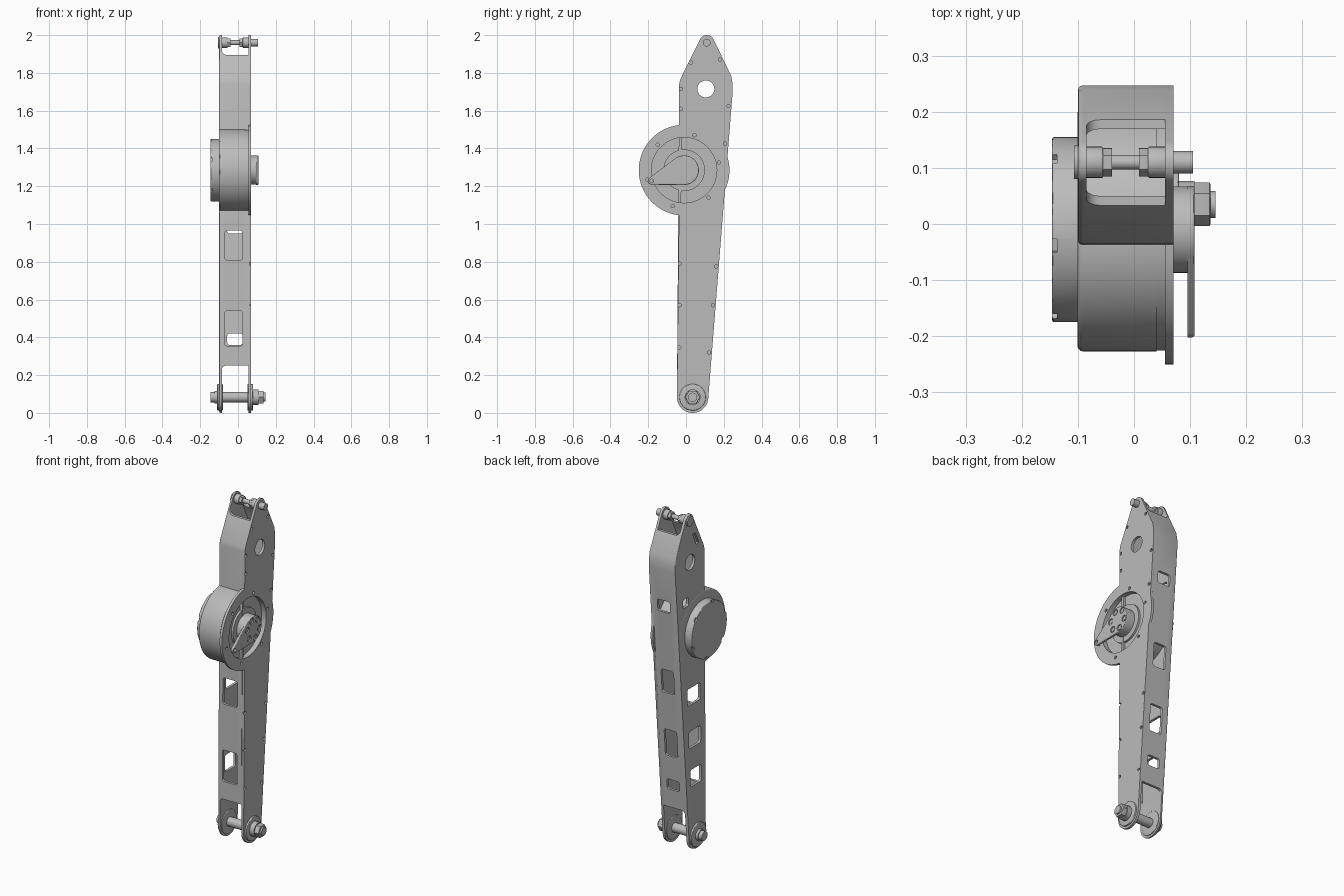
import bpy, bmesh
from math import cos, sin, pi, radians

if "Cube" in bpy.data.objects:
    bpy.data.objects.remove(bpy.data.objects["Cube"], do_unlink=True)

metal = bpy.data.materials.new("machined grey")
metal.use_nodes = True
GREY = (0.5, 0.5, 0.5, 1)
metal.diffuse_color = GREY
metal.node_tree.nodes["Principled BSDF"].inputs["Base Color"].default_value = GREY

HUB = (-0.01, 1.285)        # motor axis (y, z)
TOP = (0.11, 1.96)          # upper pin axis
LOW = (0.035, 0.083)        # lower pin axis
parts = []


def arc(c, r, a0, a1, n=16):
    return [(c[0] + r * cos(radians(a0 + (a1 - a0) * i / n)),
             c[1] + r * sin(radians(a0 + (a1 - a0) * i / n))) for i in range(n + 1)]


def circle(c, r, n=32):
    return arc(c, r, 0, 360, n)[:-1]


def rounded(u0, u1, v0, v1, r=0.012):
    return (arc((u1 - r, v1 - r), r, 0, 90, 5) + arc((u0 + r, v1 - r), r, 90, 180, 5)
            + arc((u0 + r, v0 + r), r, 180, 270, 5) + arc((u1 - r, v0 + r), r, 270, 360, 5))


def add_prism(bm, pts, a, b, axis="x"):
    """Extrude a profile between a and b along x (profile y,z) or y (profile x,z)."""
    place = (lambda p, t: (t, p[0], p[1])) if axis == "x" else (lambda p, t: (p[0], t, p[1]))
    lo = [bm.verts.new(place(p, a)) for p in pts]
    hi = [bm.verts.new(place(p, b)) for p in pts]
    ends = [bm.faces.new(lo), bm.faces.new(hi)]
    sides = [bm.faces.new((lo[i - 1], lo[i], hi[i], hi[i - 1])) for i in range(len(pts))]
    bmesh.ops.recalc_face_normals(bm, faces=ends + sides)
    return ends


def finish(name, bm, keep=True):
    mesh = bpy.data.meshes.new(name)
    bm.to_mesh(mesh)
    bm.free()
    ob = bpy.data.objects.new(name, mesh)
    bpy.context.collection.objects.link(ob)
    mesh.materials.append(metal)
    if keep:
        parts.append(ob)
    return ob


def prism(name, pts, a, b, bevel=0, end=None):
    bm = bmesh.new()
    ends = add_prism(bm, pts, a, b)
    if bevel:
        picked = ends if end is None else [ends[end]]
        bmesh.ops.bevel(bm, geom=list({e for f in picked for e in f.edges}), offset=bevel,
                        segments=3, profile=0.5, affect="EDGES")
    return finish(name, bm)


def cut(ob, prisms):
    """Subtract a list of (profile, from, to, axis) prisms."""
    bm = bmesh.new()
    for p in prisms:
        add_prism(bm, *p)
    cutter = finish("cutter", bm, keep=False)
    cutter.hide_render = True
    mod = ob.modifiers.new("cut", "BOOLEAN")
    mod.operation, mod.solver, mod.object = "DIFFERENCE", "EXACT", cutter
    bpy.context.view_layer.objects.active = ob
    bpy.ops.object.modifier_apply(modifier=mod.name)
    bpy.data.objects.remove(cutter, do_unlink=True)


def outline(flange):
    pts = arc(LOW, 0.083, 180, 355, 28)
    if flange:
        pts += arc(HUB, 0.24, -26, 17, 12)
    pts += [(0.247, 1.70), (0.247, 1.74), (0.239, 1.785)] + arc(TOP, 0.04, 26, 154)
    pts += [(-0.031, 1.765), (-0.036, 1.74)]
    if flange:
        pts += arc(HUB, 0.24, 96.5, 263.5, 40)
    return pts


# Hollow channel: rounded outer edge, open towards the cover plate
bm = bmesh.new()
ends = add_prism(bm, outline(False), -0.1, 0.055)
bmesh.ops.bevel(bm, geom=list(ends[0].edges), offset=0.009, segments=3, profile=0.5, affect="EDGES")
mouth = max(bm.faces, key=lambda f: f.calc_center_median().x)
bmesh.ops.inset_region(bm, faces=[mouth], thickness=0.015, use_even_offset=True)
floor = bmesh.ops.extrude_face_region(bm, geom=[mouth])
bmesh.ops.translate(bm, vec=(-0.14, 0, 0), verts=[g for g in floor["geom"] if isinstance(g, bmesh.types.BMVert)])
if mouth.is_valid:
    bmesh.ops.delete(bm, geom=[mouth], context="FACES_ONLY")
bmesh.ops.recalc_face_normals(bm, faces=bm.faces)
channel = finish("arm_channel", bm)

# Fork openings at both ends
cut(channel, [(rounded(-0.085, 0.12, -0.1, 0.25, 0.02), -0.3, 0.4, "y"),
              (rounded(-0.085, 0.12, 1.895, 2.2, 0.025), -0.3, 0.4, "y")])
# Lightening windows in the front, back and outer walls
windows = [(rounded(-0.07, 0.025, z0, z1), -0.15, -0.005, "y") for z0, z1 in ((0.81, 0.965), (0.355, 0.54))]
for z, h in ((1.48, 0.07), (1.02, 0.14), (0.645, 0.16), (0.39, 0.06)):
    y = 0.118 + (z - 0.083) * 0.08
    windows.append((rounded(-0.057, 0.025, z - h / 2, z + h / 2), y - 0.04, y + 0.05, "y"))
for z, y, w in ((0.92, 0.07, 0.12), (0.665, 0.06, 0.11), (0.435, 0.05, 0.1)):
    windows.append((rounded(y - w / 2, y + w / 2, z - 0.05, z + 0.05), -0.15, -0.05, "x"))
windows += [([(0.02, 1.80), (0.05, 1.80), (0.08, 1.87), (0.055, 1.87)], -0.15, -0.05, "x"),
            (rounded(0.12, 0.17, 1.465, 1.515, 0.01), -0.15, -0.05, "x"),
            (circle((0.105, 1.715), 0.045), -0.15, -0.05, "x")]
cut(channel, windows)

# Cover plate with motor opening, round hole and screw holes
plate = prism("cover_plate", outline(True), 0.055, 0.07)
screws = [(0.025, 1.855), (0.18, 1.87), (-0.027, 1.715), (-0.027, 1.61), (0.225, 1.625),
          (0.207, 1.425), (0.175, 1.325), (0.045, 1.47), (-0.15, 1.42), (0.12, 1.14), (-0.07, 1.095),
          (-0.205, 1.235), (-0.034, 0.79), (0.16, 0.775), (-0.034, 0.57), (0.143, 0.57), (-0.036, 0.345), (0.122, 0.32)]
cut(plate, [(circle(HUB, 0.173, 64), 0, 0.1, "x"), (circle((0.105, 1.715), 0.045), 0, 0.1, "x")]
    + [(circle(s, 0.009, 12), 0.06, 0.1, "x") for s in screws])

# Motor housing, output flange and rear cap
prism("motor_housing", circle(HUB, 0.217, 64), -0.101, 0.04, 0.01, 0)
prism("motor_rim", circle(HUB, 0.215, 64), 0.03, 0.056)
cut(parts[-1], [(circle(HUB, 0.173, 64), 0.0, 0.1, "x")])
prism("output_flange", circle(HUB, 0.11, 48), 0.035, 0.052)
cap = prism("motor_cap", circle(HUB, 0.165, 64), -0.146, -0.1, 0.004, 0)
notches = []
for a in range(40, 400, 60):
    c, s = cos(radians(a)), sin(radians(a))
    corner = lambda u, v: (HUB[0] + c * u - s * v, HUB[1] + s * u + c * v)
    notches.append(([corner(0.153, -0.012), corner(0.18, -0.012), corner(0.18, 0.012), corner(0.153, 0.012)], -0.2, -0.137, "x"))
cut(cap, notches)

# Crank: round hub, teardrop arm and a ring of screws
TIP = (-0.182, 1.228)
prism("crank_hub", circle(HUB, 0.077, 48), 0.045, 0.1)
arm = prism("crank_arm", arc(HUB, 0.078, -92, 128, 36) + arc(TIP, 0.02, 128, 268, 12), 0.095, 0.108, 0.004, 1)
ring = [arc(HUB, 0.057, a, a, 1)[0] for a in range(47, 400, 60)]
cut(arm, [(circle(p, 0.018, 16), 0.101, 0.2, "x") for p in ring] + [(circle(TIP, 0.01, 16), 0.08, 0.2, "x")])
for p in ring:
    prism("crank_screw", circle(p, 0.011, 16), 0.098, 0.105)

# Lower pin: shaft, washers, end collar and hex nut
prism("lower_shaft", circle(LOW, 0.027), -0.146, 0.1)
for a, b in ((-0.11, -0.08), (0.05, 0.08)):
    prism("lower_washer", circle(LOW, 0.07, 40), a, b, 0.004)
prism("lower_collar", circle(LOW, 0.033), -0.125, -0.1)
prism("lower_nut_base", circle(LOW, 0.042), 0.075, 0.108)
prism("lower_nut", circle(LOW, 0.039, 6), 0.108, 0.136, 0.003, 1)
prism("lower_bolt_end", circle(LOW, 0.024), 0.13, 0.145)

# Upper pin: rod, mirrored collars with hex flats and end stubs
prism("upper_rod", circle(TOP, 0.013, 24), -0.1, 0.1)
prism("upper_bolt_end", circle(TOP, 0.02, 24), 0.07, 0.105)
prism("upper_bolt_head", circle(TOP, 0.03, 24), -0.107, -0.098)
for side in (-1, 1):
    at = lambda t: -0.015 + side * t
    prism("upper_collar", circle(TOP, 0.028, 24), at(0.04), at(0.075), 0.003)
    prism("upper_hex", circle(TOP, 0.025, 6), at(0.024), at(0.041))

for ob in parts:
    bpy.ops.object.select_all(action="DESELECT")
    ob.select_set(True)
    bpy.context.view_layer.objects.active = ob
    bpy.ops.object.shade_smooth_by_angle(angle=radians(30))
